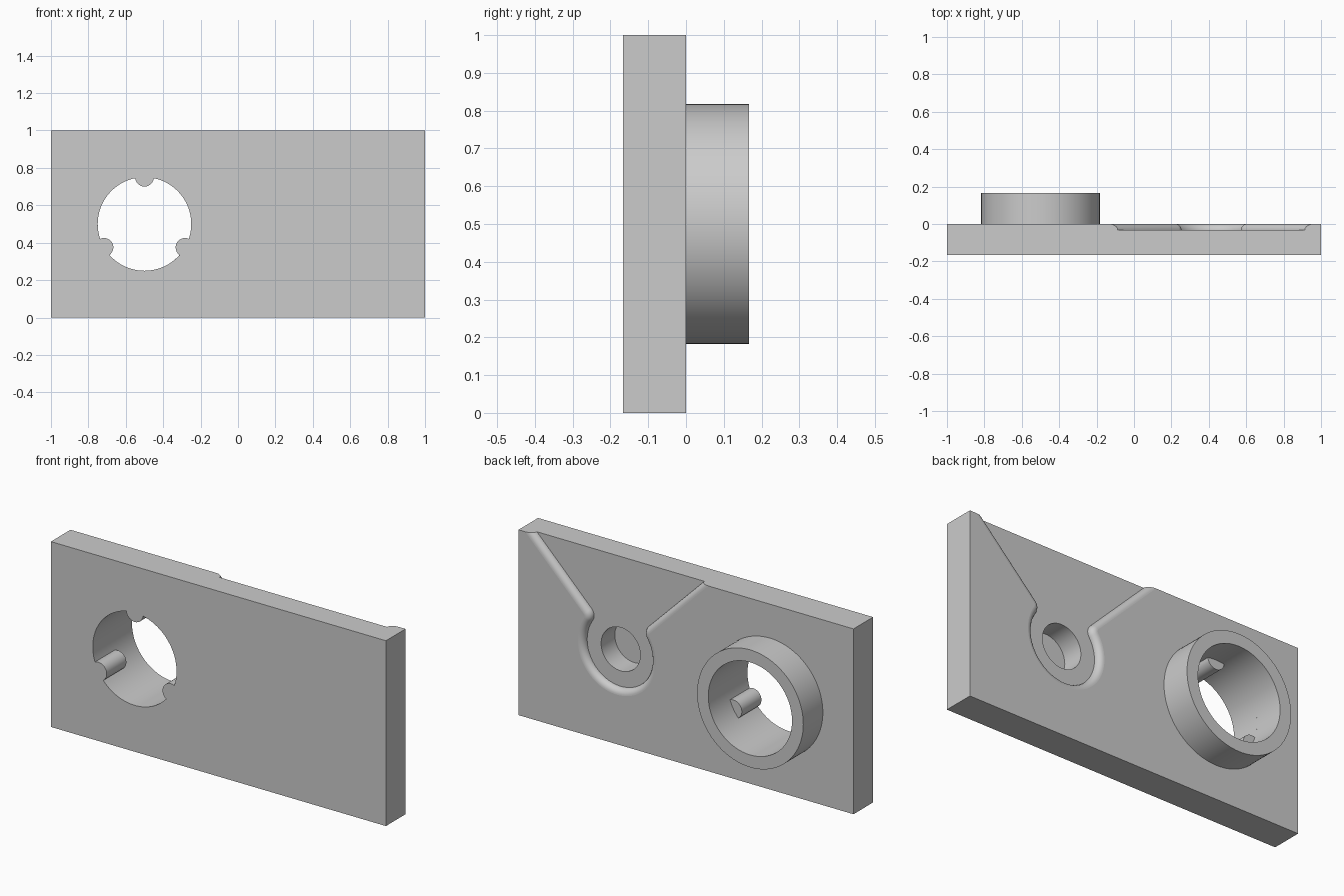
import bpy, bmesh
from math import sin, cos, pi, radians, sqrt, asin, atan2
from mathutils import Vector

cube = bpy.data.objects.get("Cube")
if cube:
    bpy.data.objects.remove(cube, do_unlink=True)

THICK = 0.167
RING = (-0.5, 0.5)       # centre of the ring and its bore (x, z)
KEYHOLE = (0.413, 0.5)   # centre of the recess (x, z)
BORE, OUTER, PEG = 0.25, 0.317, 0.05
RECESS_R, CORNER, LIP = 0.2, 0.05, 0.033

grey = bpy.data.materials.new("plain grey")
grey.use_nodes = True
grey.diffuse_color = (0.6, 0.6, 0.6, 1)
grey.node_tree.nodes["Principled BSDF"].inputs["Base Color"].default_value = (0.6, 0.6, 0.6, 1)


def arc(radius, start, end, steps, centre=(0, 0)):
    """Points on an arc, both ends included."""
    angles = [start + (end - start) * i / steps for i in range(steps + 1)]
    return [Vector((centre[0] + radius * cos(a), centre[1] + radius * sin(a))) for a in angles]


def circle(radius, steps=96):
    return arc(radius, 0, 2 * pi, steps)[:-1]


def loft(name, centre, layers, closed=False):
    """Join (y, outline) layers into a solid; closed joins the last to the first."""
    bm = bmesh.new()
    rings = [[bm.verts.new((centre[0] + p.x, y, centre[1] + p.y)) for p in outline]
             for y, outline in layers]
    pairs = list(zip(rings, rings[1:]))
    if closed:
        pairs.append((rings[-1], rings[0]))
    else:
        bm.faces.new(rings[0])
        bm.faces.new(rings[-1])
    for a, b in pairs:
        for i in range(len(a)):
            j = (i + 1) % len(a)
            bm.faces.new((a[i], a[j], b[j], b[i]))
    bmesh.ops.recalc_face_normals(bm, faces=bm.faces[:])
    mesh = bpy.data.meshes.new(name)
    bm.to_mesh(mesh)
    bm.free()
    mesh.materials.append(grey)
    obj = bpy.data.objects.new(name, mesh)
    bpy.context.collection.objects.link(obj)
    return obj


def activate(obj):
    bpy.ops.object.select_all(action="DESELECT")
    obj.select_set(True)
    bpy.context.view_layer.objects.active = obj


def cut(obj, cutter):
    cutter.hide_render = True
    mod = obj.modifiers.new("cut", "BOOLEAN")
    mod.operation = "DIFFERENCE"
    mod.solver = "EXACT"
    mod.object = cutter
    activate(obj)
    bpy.ops.object.modifier_apply(modifier=mod.name)
    bpy.data.objects.remove(cutter, do_unlink=True)


def smooth(obj):
    """Smooth curved walls, keep the flat front and back faces flat."""
    activate(obj)
    bpy.ops.object.shade_smooth_by_angle(angle=radians(30))
    for face in obj.data.polygons:
        if abs(face.normal.y) > 0.999:
            face.use_smooth = False


def pegged_bore():
    """Round bore outline with three half-round pegs standing into it."""
    half = 2 * asin(PEG / (2 * BORE))
    points = []
    for k in range(3):
        a = radians(90 + 120 * k)
        centre = (BORE * cos(a), BORE * sin(a))
        turn = pi / 2 - half / 2
        points += arc(PEG, a + pi + turn, a + pi - turn, 14, centre)
        points += arc(BORE, a + half, a + radians(120) - half, 28)[1:-1]
    return points


def keyhole(d):
    """V opening upward from a round pocket, grown outward by d."""
    along, out = Vector((1, 1)).normalized(), Vector((1, -1)).normalized()
    reach = sqrt((RECESS_R + CORNER) ** 2 - CORNER ** 2)
    c = along * reach + out * CORNER
    to_c = atan2(c.y, c.x)
    side = [along * (d + 1.0) + out * d]
    side += arc(CORNER - d, radians(135), to_c + pi, 8, c)
    side += arc(RECESS_R + d, to_c, -pi / 2, 28)[1:]
    return side + [Vector((-p.x, p.y)) for p in reversed(side[:-1])]


# Plate
plate = loft("plate", (0, 0), [(y, [Vector(p) for p in ((-1, 0), (1, 0), (1, 1), (-1, 1))])
                               for y in (-THICK, 0)])

# Through bore with pegs
outline = pegged_bore()
cut(plate, loft("bore_cutter", RING, [(-0.3, outline), (0.1, outline)]))

# Keyhole recess with a rounded lip
steps = 8
layers = [(LIP * (sin(t) - 1), keyhole(LIP * (1 - cos(t))))
          for t in (pi / 2 * i / steps for i in range(steps + 1))]
layers.append((0.05, keyhole(LIP)))
cut(plate, loft("recess_cutter", KEYHOLE, layers))

# Blind hole in the recess floor
hole = circle(0.117, 64)
cut(plate, loft("hole_cutter", KEYHOLE, [(-0.15, hole), (0.1, hole)]))
smooth(plate)

# Raised ring on the back
ring = loft("ring", RING, [(0, circle(OUTER)), (THICK, circle(OUTER)),
                           (THICK, circle(BORE)), (0, circle(BORE))], closed=True)
smooth(ring)
